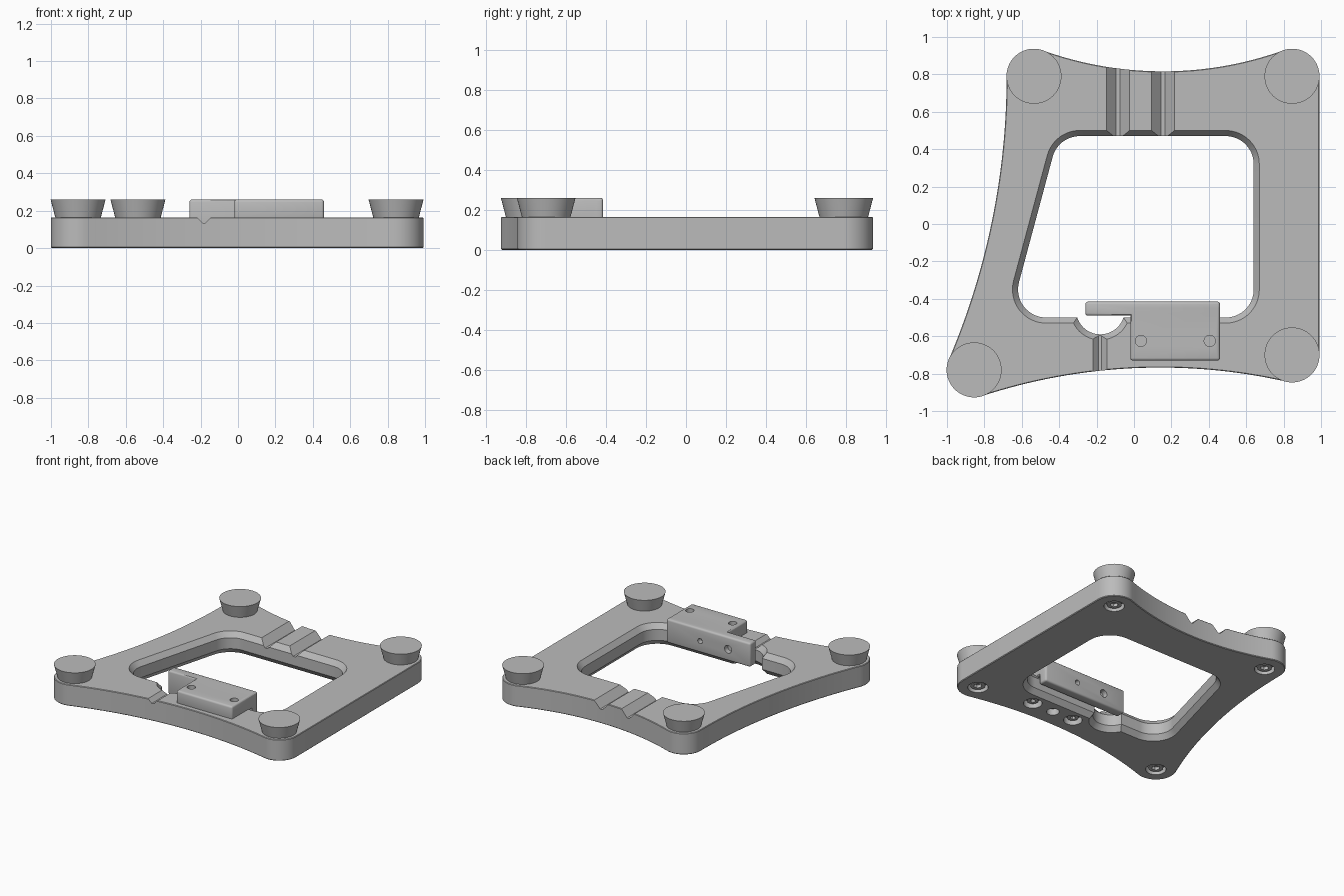
import bpy, bmesh, math
from math import sin, cos, pi, radians
from mathutils import Vector

cube = bpy.data.objects.get("Cube")
if cube:
    bpy.data.objects.remove(cube, do_unlink=True)

grey = bpy.data.materials.new("plain_grey")
grey.use_nodes = True
tone = (0.5, 0.5, 0.5, 1)
grey.diffuse_color = tone
grey.node_tree.nodes["Principled BSDF"].inputs["Base Color"].default_value = tone

TOP, HIGH = 0.165, 0.26
CORNERS = [(-0.855, -0.78), (0.845, -0.70), (0.845, 0.79), (-0.535, 0.79)]
SWEEPS = [radians(a) for a in (15.4, 0, 19.7, 11.5)]
OPENING = [(-0.47, -0.35), (0.49, -0.35), (0.49, 0.32), (-0.29, 0.32)]


def unit(a):
    return Vector((cos(a), sin(a)))


def waisted_outline(centres, sweeps, r):
    """Round corners joined by straight or inward-curving edges."""
    n, pts = len(centres), []
    c = [Vector(p) for p in centres]
    normal = []
    for i in range(n):
        d = c[(i + 1) % n] - c[i]
        normal.append(math.atan2(d.y, d.x) - pi / 2)
    for i in range(n):
        start = normal[i - 1] - sweeps[i - 1]
        end = normal[i] + sweeps[i]
        turn = (end - start) % (2 * pi)
        for k in range(17):
            pts.append(c[i] + r * unit(start + turn * k / 16))
        if sweeps[i]:
            big = (c[(i + 1) % n] - c[i]).length / (2 * sin(sweeps[i]))
            hub = c[i] + big * unit(end)
            for k in range(1, 32):
                a = end - 2 * sweeps[i] * k / 32
                pts.append(hub - (big - r) * unit(a))
    return pts


def circle(x, y, r, n=48):
    return [Vector((x, y)) + r * unit(2 * pi * k / n) for k in range(n)]


def finish(name, bm):
    bmesh.ops.recalc_face_normals(bm, faces=bm.faces)
    mesh = bpy.data.meshes.new(name)
    bm.to_mesh(mesh)
    bm.free()
    mesh.materials.append(grey)
    ob = bpy.data.objects.new(name, mesh)
    bpy.context.collection.objects.link(ob)
    return ob


def loft(name, outline, levels):
    """Stack outline(radius) at each (z, radius) level and cap the ends."""
    bm = bmesh.new()
    rings = [[bm.verts.new((p.x, p.y, z)) for p in outline(r)] for z, r in levels]
    for low, up in zip(rings, rings[1:]):
        for i in range(len(low)):
            j = (i + 1) % len(low)
            bm.faces.new((low[i], low[j], up[j], up[i]))
    bm.faces.new(rings[0][::-1])
    bm.faces.new(rings[-1])
    return finish(name, bm)


def rod(name, x, y, z0, z1, r0, r1=None, n=48):
    return loft(name, lambda r: circle(x, y, r, n), [(z0, r0), (z1, r1 or r0)])


def rod_y(name, x, z, r, y0, y1):
    ob = rod(name, 0, 0, y0, y1, r)
    for v in ob.data.vertices:
        a, b, c = v.co
        v.co = (x + a, c, z - b)
    return ob


def groove(name, profile, y0, y1):
    """Channel running front to back with an x/z profile."""
    bm = bmesh.new()
    ends = [[bm.verts.new((x, y, z)) for x, z in profile] for y in (y0, y1)]
    for i in range(len(profile)):
        j = (i + 1) % len(profile)
        bm.faces.new((ends[0][i], ends[0][j], ends[1][j], ends[1][i]))
    bm.faces.new(ends[0])
    bm.faces.new(ends[1][::-1])
    return finish(name, bm)


def block(name, lo, hi, bevel):
    bm = bmesh.new()
    bmesh.ops.create_cube(bm, size=1)
    for v in bm.verts:
        v.co = [(a + b) / 2 + (b - a) * t for a, b, t in zip(lo, hi, v.co)]
    bmesh.ops.bevel(bm, geom=bm.edges[:], offset=bevel, segments=3,
                    profile=0.5, affect='EDGES')
    return finish(name, bm)


def apply_boolean(ob, tool, operation='DIFFERENCE'):
    mod = ob.modifiers.new("cut", 'BOOLEAN')
    mod.operation, mod.solver, mod.object = operation, 'EXACT', tool
    bpy.context.view_layer.objects.active = ob
    bpy.ops.object.modifier_apply(modifier=mod.name)
    bpy.data.objects.remove(tool, do_unlink=True)


def flared(r):
    """Levels for an opening chamfered at both faces."""
    return [(-0.02, r + 0.045), (0.04, r), (TOP - 0.04, r), (TOP + 0.02, r + 0.045)]


# Frame plate with its central opening and rounded scoop
frame = loft("frame_plate", lambda r: waisted_outline(CORNERS, SWEEPS, r),
             [(0, 0.141), (0.005, 0.146), (TOP - 0.004, 0.146), (TOP, 0.142)])
apply_boolean(frame, loft("opening_cutter",
              lambda r: waisted_outline(OPENING, [0] * 4, r), flared(0.15)))
apply_boolean(frame, loft("scoop_cutter",
              lambda r: circle(-0.18, -0.46, r), flared(0.13)))

# Cable grooves: two at the back, one small one at the front
for x in (-0.085, 0.155):
    apply_boolean(frame, groove("back_groove_cutter",
                  [(x - 0.08, TOP + 0.02), (x - 0.01, 0.11),
                   (x + 0.01, 0.11), (x + 0.08, TOP + 0.02)], 0.4, 1))
apply_boolean(frame, groove("front_groove_cutter",
              [(-0.24, TOP + 0.02), (-0.19, 0.135),
               (-0.175, 0.135), (-0.125, TOP + 0.02)], -1, -0.5))

# Screw recesses in the underside
for x, y in CORNERS:
    apply_boolean(frame, rod("recess_cutter", x, y, -0.02, 0.045, 0.072))
for x, r in ((0.037, 0.066), (0.22, 0.045), (0.405, 0.066)):
    apply_boolean(frame, rod("recess_cutter", x, -0.625, -0.02, 0.05, r))

# Feet and the socket screws that hold them
parts = [frame]
for i, (x, y) in enumerate(CORNERS, 1):
    parts.append(rod(f"foot_{i}", x, y, TOP, HIGH, 0.122, 0.147, 64))
    screw = rod(f"foot_screw_{i}", x, y, 0.012, 0.05, 0.052, 0.06)
    apply_boolean(screw, rod("socket_cutter", x, y, 0, 0.035, 0.03, n=6))
    parts.append(screw)

# Angle bracket: hanging flange plus mounting plate
bracket = block("sensor_bracket", (-0.26, -0.49, 0.075), (0.46, -0.415, HIGH), 0.014)
apply_boolean(bracket, block("bracket_plate", (-0.02, -0.73, 0.15),
                             (0.46, -0.435, HIGH), 0.014), 'UNION')
for x in (0.037, 0.405):
    apply_boolean(bracket, rod("hole_cutter", x, -0.625, 0.21, 0.3, 0.03))
for x, r in ((0.17, 0.02), (-0.07, 0.03)):
    apply_boolean(bracket, rod_y("hole_cutter", x, 0.165, r, -0.455, -0.38))
parts.append(bracket)

# Bracket screws seen in the underside recesses
for i, x in enumerate((0.037, 0.405), 1):
    screw = rod(f"bracket_screw_{i}", x, -0.625, 0.02, 0.06, 0.04, 0.05)
    apply_boolean(screw, rod("socket_cutter", x, -0.625, 0, 0.045, 0.02, n=6))
    parts.append(screw)

# Smooth shading with crisp edges
bpy.ops.object.select_all(action='DESELECT')
for ob in parts:
    ob.select_set(True)
bpy.context.view_layer.objects.active = frame
bpy.ops.object.shade_smooth_by_angle(angle=radians(30))
